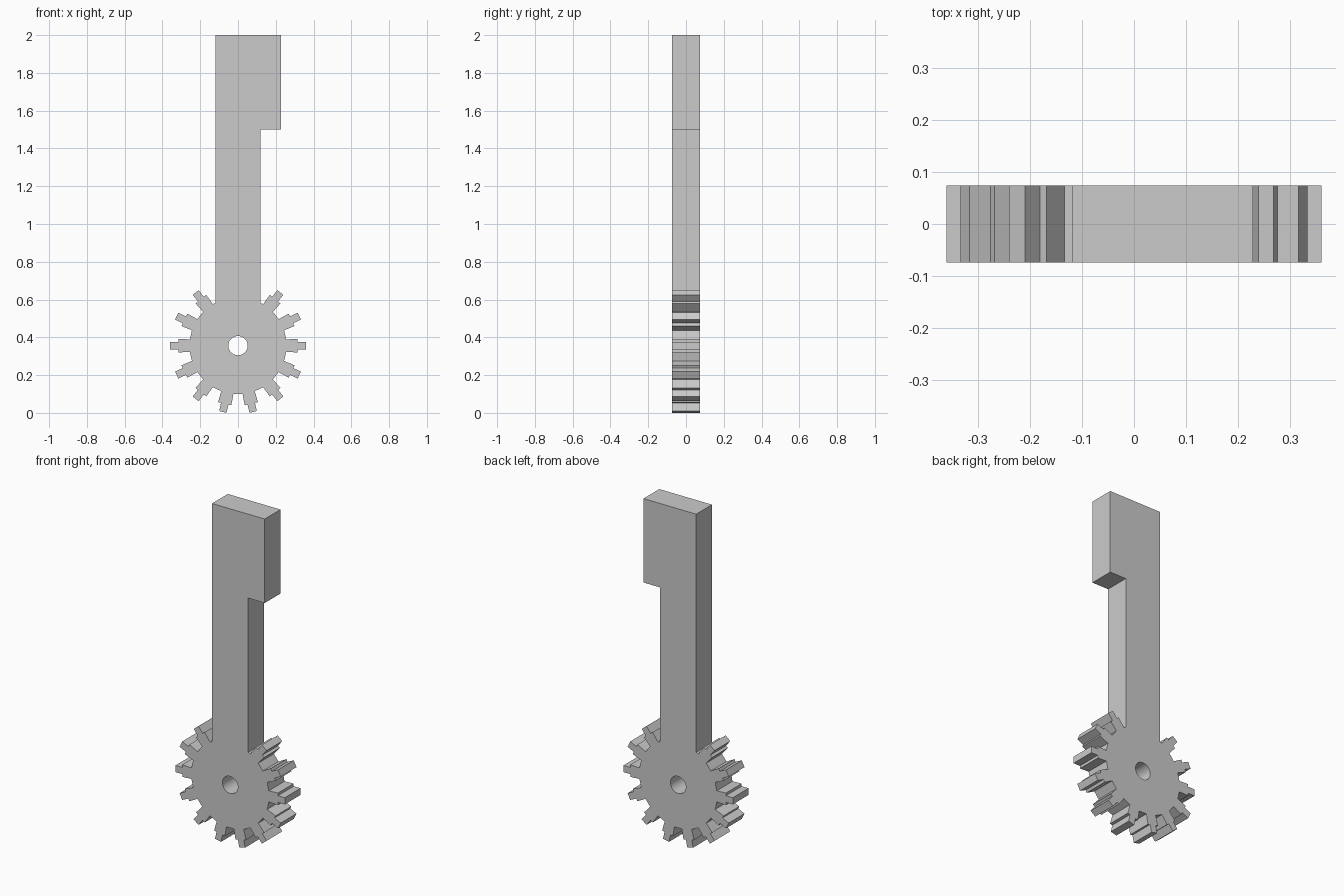
import bpy, bmesh
from math import cos, sin, pi, sqrt
from mathutils import Vector

if "Cube" in bpy.data.objects:
    bpy.data.objects.remove(bpy.data.objects["Cube"], do_unlink=True)

CENTRE_Z = 0.356
HALF_DEPTH = 0.074
TEETH = 14
ROOT, STEP, TIP = 0.257, 0.315, 0.36
ARM, FLAG = 0.119, 0.228
TOP, FLAG_BOTTOM = 2.0, 1.5

grey = bpy.data.materials.new("plain grey")
grey.use_nodes = True
colour = (0.6, 0.6, 0.6, 1)
grey.diffuse_color = colour
grey.node_tree.nodes["Principled BSDF"].inputs["Base Color"].default_value = colour


def tooth(angle):
    """Stepped tooth outline pointing along the angle, about the gear centre."""
    half = [(sqrt(ROOT**2 - 0.033**2), 0.033), (STEP, 0.036), (STEP, 0.02), (TIP, 0.02)]
    local = [(r, -h) for r, h in half] + [(r, h) for r, h in reversed(half)]
    return [(r * cos(angle) - h * sin(angle),
             CENTRE_Z + r * sin(angle) + h * cos(angle)) for r, h in local]


# Outline: the arm replaces the two uppermost teeth
outline = []
for k in range(TEETH):
    if k == 3:
        base = CENTRE_Z + 0.226
        outline += [(ARM, base), (ARM, FLAG_BOTTOM), (FLAG, FLAG_BOTTOM),
                    (FLAG, TOP), (-ARM, TOP), (-ARM, base)]
    elif k != 4:
        outline += tooth(2 * pi * k / TEETH)

# Axle hole
SIDES = 48
hole = [(0.051 * cos(2 * pi * i / SIDES), CENTRE_Z + 0.051 * sin(2 * pi * i / SIDES))
        for i in range(SIDES)]

# Fill between the loops and extrude to a plate
bm = bmesh.new()
edges = []
for loop in (outline, hole):
    verts = [bm.verts.new((x, -HALF_DEPTH, z)) for x, z in loop]
    edges += [bm.edges.new((a, b)) for a, b in zip(verts, verts[1:] + verts[:1])]
bmesh.ops.triangle_fill(bm, use_beauty=True, use_dissolve=False, edges=edges,
                        normal=Vector((0, -1, 0)))
grown = bmesh.ops.extrude_face_region(bm, geom=bm.faces[:], use_keep_orig=True)
moved = [g for g in grown["geom"] if isinstance(g, bmesh.types.BMVert)]
bmesh.ops.translate(bm, verts=moved, vec=(0, 2 * HALF_DEPTH, 0))
bmesh.ops.recalc_face_normals(bm, faces=bm.faces[:])

mesh = bpy.data.meshes.new("gear_arm")
bm.to_mesh(mesh)
bm.free()
mesh.materials.append(grey)
gear_arm = bpy.data.objects.new("gear_arm", mesh)
bpy.context.collection.objects.link(gear_arm)
bpy.context.view_layer.objects.active = gear_arm
gear_arm.select_set(True)
bpy.ops.object.shade_smooth_by_angle(angle=pi / 9)
